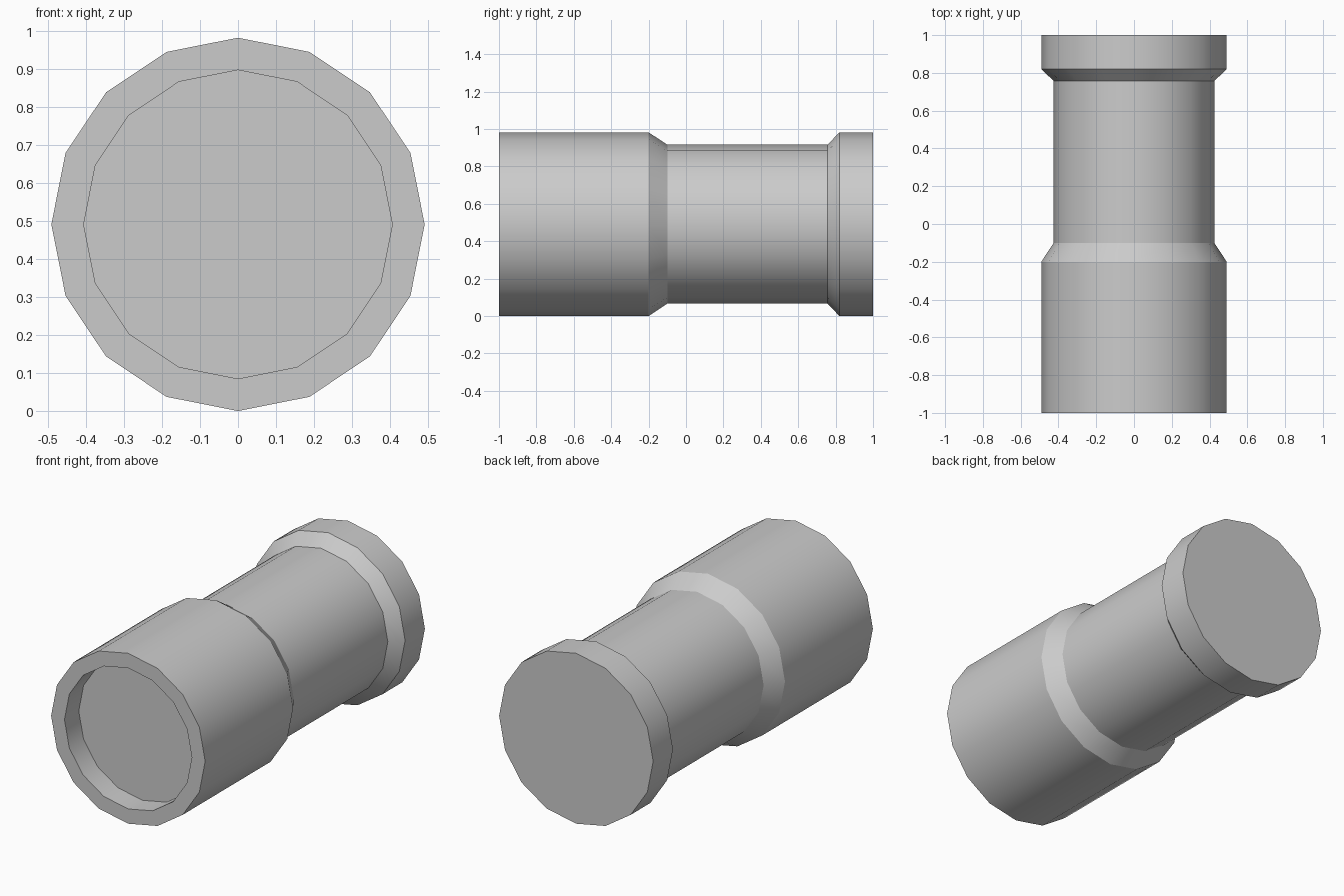
import bpy, bmesh, math

if "Cube" in bpy.data.objects:
    bpy.data.objects.remove(bpy.data.objects["Cube"])

SIDES = 16
R_OUT, R_NECK, R_BORE = 0.491, 0.425, 0.406
CENTER_Z = R_OUT

# (y, radius) profile: bore floor, front rim, thick body, neck, rear collar
profile = [(-0.87, R_BORE), (-1.0, R_BORE), (-1.0, R_OUT), (-0.2, R_OUT),
           (-0.1, R_NECK), (0.757, R_NECK), (0.82, R_OUT), (1.0, R_OUT)]


def ring(bm, y, r):
    angles = [2 * math.pi * i / SIDES for i in range(SIDES)]
    return [bm.verts.new((r * math.sin(a), y, CENTER_Z + r * math.cos(a))) for a in angles]


bm = bmesh.new()
rings = [ring(bm, y, r) for y, r in profile]
for a, b in zip(rings, rings[1:]):
    for i in range(SIDES):
        j = (i + 1) % SIDES
        bm.faces.new((a[i], a[j], b[j], b[i]))

# bore floor and rear cap
bm.faces.new(rings[0])
bm.faces.new(rings[-1])
bmesh.ops.recalc_face_normals(bm, faces=bm.faces[:])

mesh = bpy.data.meshes.new("stepped_barrel")
bm.to_mesh(mesh)
bm.free()
barrel = bpy.data.objects.new("stepped_barrel", mesh)
bpy.context.collection.objects.link(barrel)

# smooth around the barrel, sharp at the steps
bpy.context.view_layer.objects.active = barrel
barrel.select_set(True)
bpy.ops.object.shade_smooth_by_angle(angle=math.radians(30))
